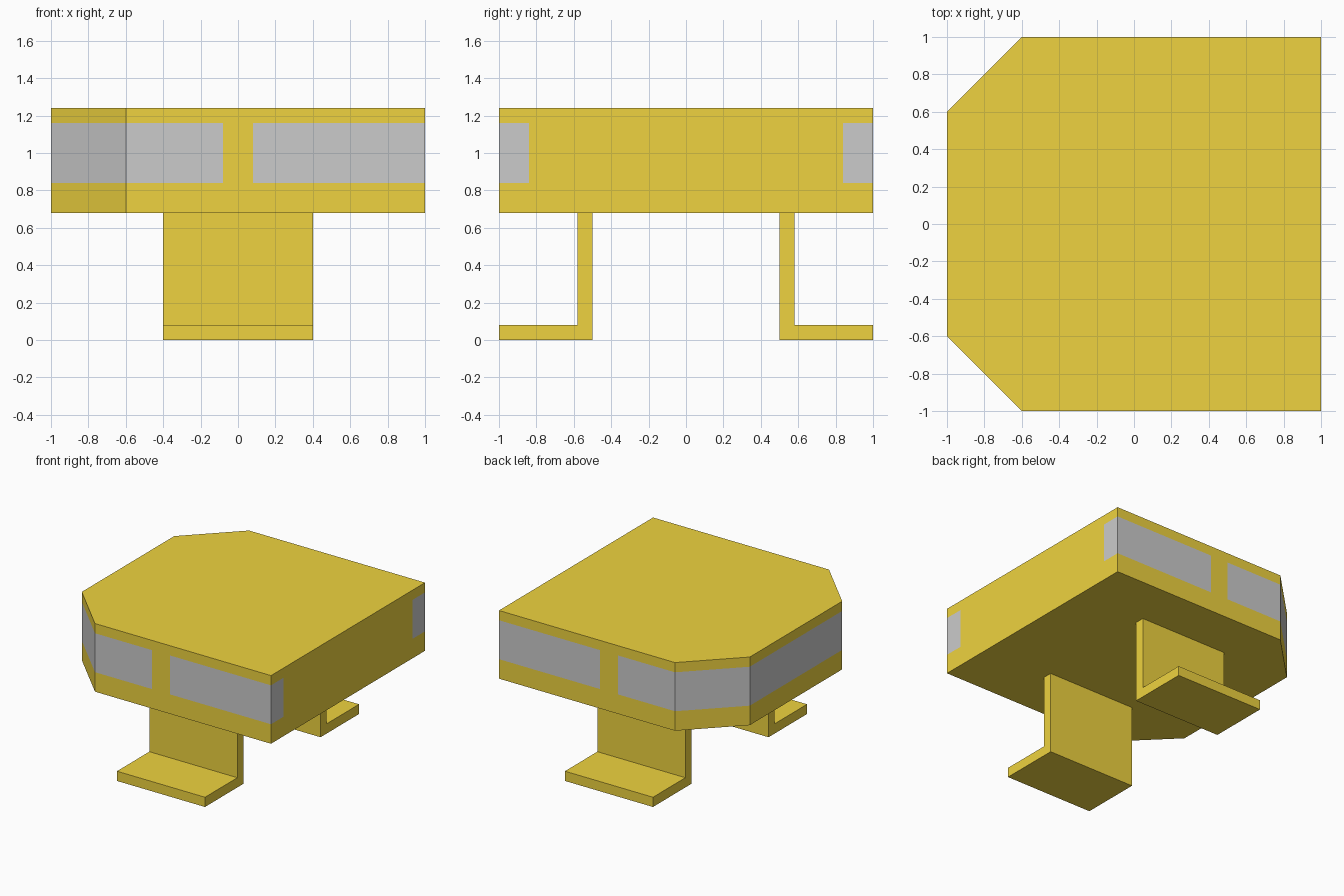
import bpy, bmesh

if "Cube" in bpy.data.objects:
    bpy.data.objects.remove(bpy.data.objects["Cube"])


def material(name, rgb):
    m = bpy.data.materials.new(name)
    m.diffuse_color = (*rgb, 1)
    m.use_nodes = True
    m.node_tree.nodes["Principled BSDF"].inputs["Base Color"].default_value = m.diffuse_color
    return m


yellow = material("yellow_paint", (0.86, 0.65, 0.05))
grey = material("window_grey", (0.7, 0.7, 0.7))


def finish(name, bm, mats):
    bmesh.ops.recalc_face_normals(bm, faces=bm.faces)
    mesh = bpy.data.meshes.new(name)
    bm.to_mesh(mesh)
    bm.free()
    for m in mats:
        mesh.materials.append(m)
    obj = bpy.data.objects.new(name, mesh)
    bpy.context.collection.objects.link(obj)
    return obj


def prism(points, offset):
    bm = bmesh.new()
    base = bm.faces.new([bm.verts.new(p) for p in points])
    ext = bmesh.ops.extrude_face_region(bm, geom=[base], use_keep_orig=True)
    moved = [v for v in ext["geom"] if isinstance(v, bmesh.types.BMVert)]
    bmesh.ops.translate(bm, verts=moved, vec=offset)
    return bm


# Cabin: slab with two cut corners and flush window panels
half = [(-1, 0.6), (-0.6, 1), (1, 1)]
outline = half + [(x, -y) for x, y in reversed(half)]
bm = prism([(x, y, 0.68) for x, y in outline], (0, 0, 0.56))

# Split the walls along the window borders
cuts = [((0, 0, z), (0, 0, 1)) for z in (0.84, 1.16)]
cuts += [((x, 0, 0), (1, 0, 0)) for x in (-0.08, 0.08)]
cuts += [((0, y, 0), (0, 1, 0)) for y in (-0.84, 0.84)]
for co, no in cuts:
    bmesh.ops.bisect_plane(bm, geom=bm.verts[:] + bm.edges[:] + bm.faces[:],
                           plane_co=co, plane_no=no)

# Windows: middle band, except the front/back posts and the plain right wall
for f in bm.faces:
    c = f.calc_center_median()
    band = 0.84 < c.z < 1.16 and abs(f.normal.z) < 0.5
    post = abs(c.x) < 0.08
    plain = c.x > 0.99 and abs(c.y) < 0.84
    f.material_index = int(band and not post and not plain)
finish("cabin", bm, [yellow, grey])

# L-shaped legs, mirrored front to back
profile = [(0.5, 0), (1, 0), (1, 0.08), (0.58, 0.08), (0.58, 0.68), (0.5, 0.68)]
for name, s in (("front_leg", -1), ("back_leg", 1)):
    finish(name, prism([(-0.4, s * y, z) for y, z in profile], (0.8, 0, 0)), [yellow])
